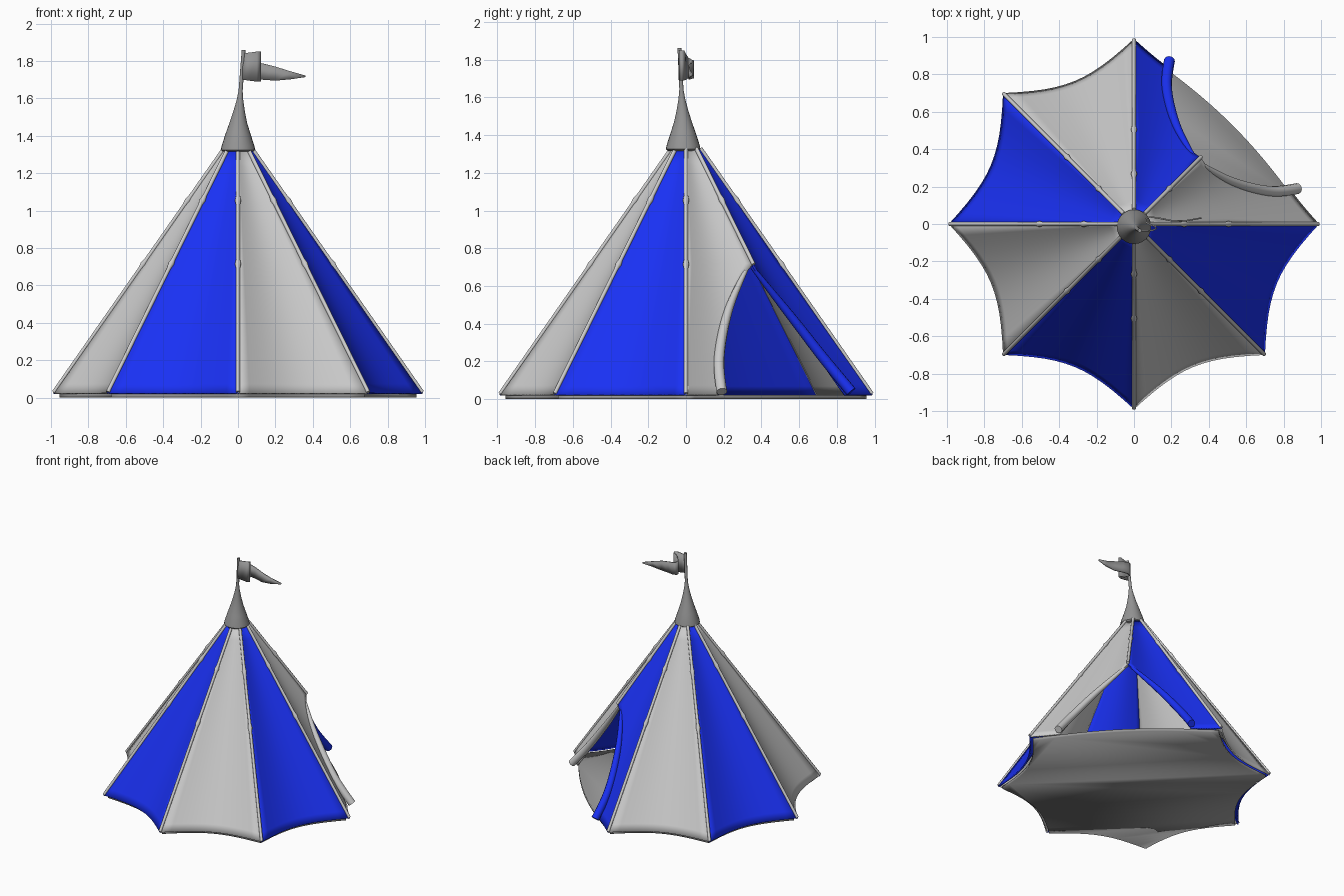
import bpy, math
from math import radians, cos, sin

if "Cube" in bpy.data.objects:
    bpy.data.objects.remove(bpy.data.objects["Cube"])


def material(name, rgb):
    m = bpy.data.materials.new(name)
    m.diffuse_color = (*rgb, 1)
    m.use_nodes = True
    m.node_tree.nodes["Principled BSDF"].inputs["Base Color"].default_value = m.diffuse_color
    return m


BLUE = material("blue_canvas", (0.01, 0.03, 0.9))
PALE = material("pale_canvas", (0.8, 0.8, 0.8))
GREY = material("grey_trim", (0.3, 0.3, 0.3))
Z0, Z1, APEX = 0.025, 1.34, 0.72


def activate(ob):
    bpy.ops.object.select_all(action='DESELECT')
    ob.select_set(True)
    bpy.context.view_layer.objects.active = ob


def mesh_object(name, verts, faces, mat, thick=0, offset=-1, angle=40):
    me = bpy.data.meshes.new(name)
    me.from_pydata(verts, [], faces)
    me.update()
    ob = bpy.data.objects.new(name, me)
    bpy.context.collection.objects.link(ob)
    me.materials.append(mat)
    activate(ob)
    bpy.ops.object.shade_smooth_by_angle(angle=radians(angle))
    if thick:
        s = ob.modifiers.new("thickness", 'SOLIDIFY')
        s.thickness, s.offset = thick, offset
    return ob


def grid(rows):
    """Vertices and faces of a sheet given as equal-length rows of points."""
    n = len(rows[0])
    faces = [(j * n + i, j * n + i + 1, (j + 1) * n + i + 1, (j + 1) * n + i)
             for j in range(len(rows) - 1) for i in range(n - 1)]
    return [p for r in rows for p in r], faces


def tube(name, pts, radii, bevel, mat, kind='POLY'):
    cu = bpy.data.curves.new(name, 'CURVE')
    cu.dimensions = '3D'
    cu.bevel_depth, cu.bevel_resolution, cu.use_fill_caps = bevel, 3, True
    sp = cu.splines.new(kind)
    sp.points.add(len(pts) - 1)
    for p, co, r in zip(sp.points, pts, radii):
        p.co, p.radius = (*co, 1), r
    if kind == 'NURBS':
        sp.use_endpoint_u, sp.order_u = True, 3
    cu.materials.append(mat)
    ob = bpy.data.objects.new(name, cu)
    bpy.context.collection.objects.link(ob)
    activate(ob)
    bpy.ops.object.convert(target='MESH')
    bpy.ops.object.shade_smooth_by_angle(angle=radians(50))
    return ob


def ridge_radius(z):
    return 0.99 - (z - Z0) * 0.7


def canvas(deg, z, scale=1.0):
    """Point on the tent wall; the cloth sags inward between ridges."""
    a = deg % 45
    chord = cos(radians(22.5)) / cos(radians(a - 22.5))
    s = math.tan(radians(a - 22.5)) / math.tan(radians(22.5))
    r = ridge_radius(z) * (chord - 0.088 * (1 - s * s)) * scale
    return (r * cos(radians(deg)), r * sin(radians(deg)), z)


# Doorway edge: angle from the neighbouring ridge at each height
DOOR = [(0.025, 11.5), (0.24, 14), (0.41, 19.8), (0.55, 28.5), (0.64, 36), (APEX, 45)]


def door_angle(z):
    for (za, a), (zb, b) in zip(DOOR, DOOR[1:]):
        if z <= zb:
            return a + (b - a) * (z - za) / (zb - za)
    return 45


# Eight wall panels, the first two cut back at the doorway
heights = [Z0 + (APEX - Z0) * k / 14 for k in range(15)]
heights += [APEX + (Z1 - APEX) * k / 6 for k in range(1, 7)]
for i in range(8):
    rows = []
    for z in heights:
        lo, hi = 45 * i, 45 * i + 45 - 1e-5
        if i == 0:
            hi = min(hi, door_angle(z))
        if i == 1:
            lo = max(lo, 90 - door_angle(z))
        rows.append([canvas(lo + (hi - lo) * k / 12, z) for k in range(13)])
    mesh_object(f"wall_panel_{i + 1}", *grid(rows), BLUE if i % 2 else PALE, 0.012)

# Piping along the ridges, with small lashing knots
for i in range(8):
    zs = [0.03, 0.3, 0.69, 0.715, 0.74, 1.03, 1.055, 1.08, 1.33]
    rs = [1, 1, 1, 1.5, 1, 1, 1.5, 1, 1]
    if i == 1:
        zs, rs = zs[3:], [1] + rs[4:]
    pts = [canvas(45 * i, z, 0.998) for z in zs]
    tube(f"ridge_piping_{i + 1}", pts, rs, 0.011, PALE)

# Rolled door flaps
roll = [(0.335, 0.335, 0.72), (0.46, 0.255, 0.56), (0.58, 0.205, 0.41),
        (0.71, 0.175, 0.24), (0.80, 0.175, 0.13), (0.875, 0.19, 0.04)]
radii = [0.35, 0.65, 0.85, 0.95, 1, 1]
tube("door_roll_pale", roll, radii, 0.029, PALE, 'NURBS')
tube("door_roll_blue", [(y, x, z) for x, y, z in roll], radii, 0.029, BLUE, 'NURBS')

# Ground sheet: scalloped, but bowed outward across the doorway
outline = []
for k in range(96):
    d = k * 3.75
    if d < 90:
        t = d / 90
        bow = 0.05 * math.sin(math.pi * t)
        outline.append((0.955 * (1 - t) + bow, 0.955 * t + bow))
    else:
        outline.append(canvas(d, Z0, 0.965)[:2])
verts = [(x, y, 0.0) for x, y in outline]
mesh_object("ground_sheet", verts, [tuple(range(96))], GREY, 0.022, 1)

# Lathed cap and slightly leaning flagpole
profile = [(0.0, 1.315), (0.08, 1.315), (0.092, 1.325), (0.088, 1.345), (0.067, 1.41),
           (0.047, 1.47), (0.031, 1.53), (0.018, 1.59), (0.011, 1.64), (0.01, 1.86), (0.0, 1.86)]
rows = []
for r, z in profile:
    lean = max(0, z - 1.45) / 0.41
    rows.append([(0.03 * lean + r * cos(math.tau * k / 24),
                  -0.015 - 0.02 * lean + r * sin(math.tau * k / 24), z) for k in range(25)])
cap = mesh_object("cap_and_pole", *grid(rows), GREY)
weld = cap.modifiers.new("weld", 'WELD')
weld.merge_threshold = 0.0005

# Folded pennant: x, y, bottom, top
flag = [(0.025, -0.037, 1.70, 1.84), (0.06, -0.036, 1.695, 1.845), (0.10, -0.034, 1.69, 1.85),
        (0.12, -0.024, 1.69, 1.85), (0.112, -0.012, 1.69, 1.847), (0.085, -0.004, 1.692, 1.83),
        (0.063, 0.010, 1.70, 1.81), (0.062, 0.028, 1.70, 1.80), (0.085, 0.038, 1.70, 1.795),
        (0.13, 0.032, 1.70, 1.787), (0.20, 0.018, 1.695, 1.77), (0.28, 0.018, 1.702, 1.745),
        (0.36, 0.032, 1.714, 1.722)]
rows = [[(x, y, lo) for x, y, lo, hi in flag], [(x, y, hi) for x, y, lo, hi in flag]]
mesh_object("pennant", *grid(rows), GREY, 0.008, 0, 60)
